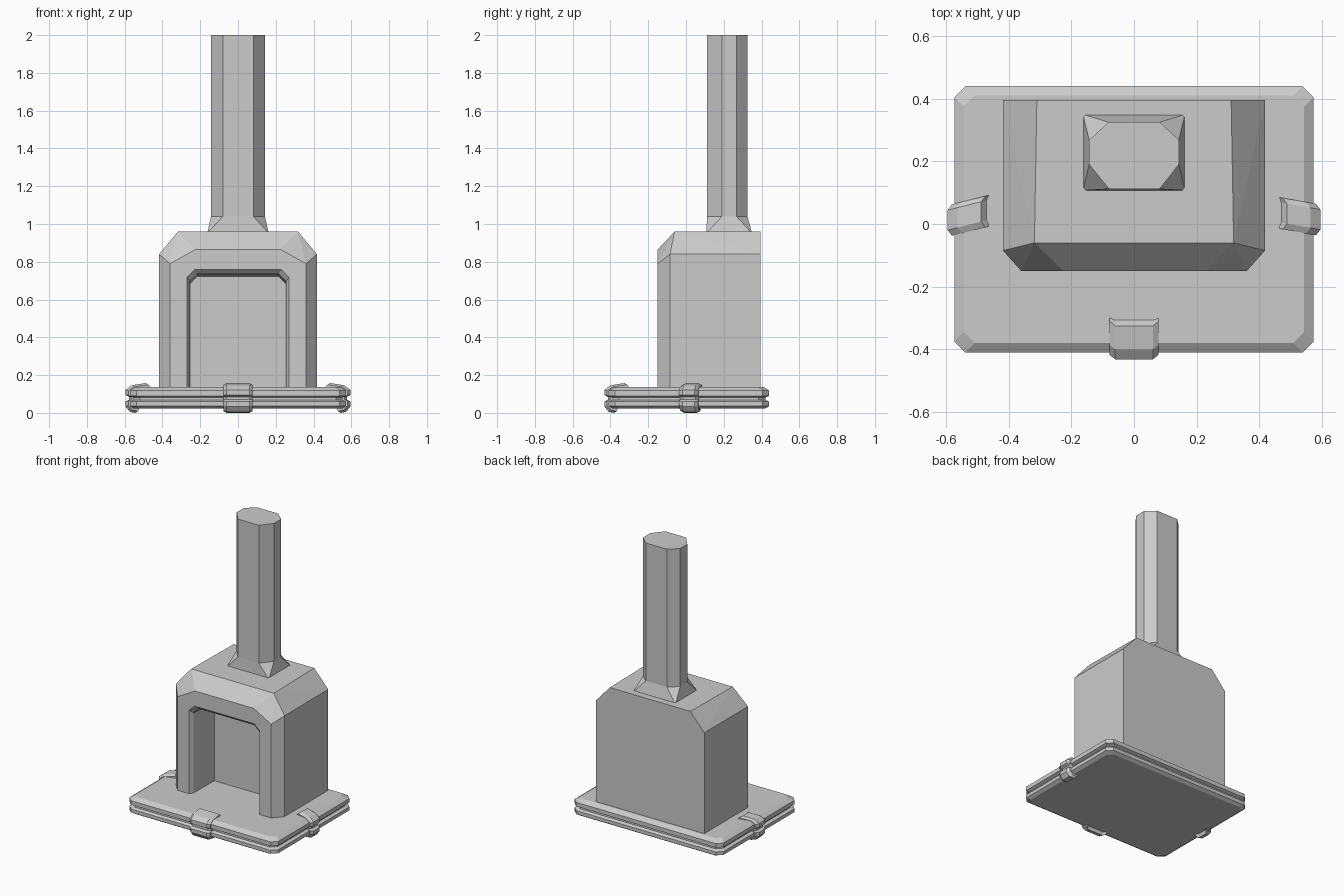
import bpy, bmesh

if "Cube" in bpy.data.objects:
    bpy.data.objects.remove(bpy.data.objects["Cube"])


def finish(name, bm):
    bmesh.ops.recalc_face_normals(bm, faces=bm.faces[:])
    me = bpy.data.meshes.new(name)
    bm.to_mesh(me)
    bm.free()
    ob = bpy.data.objects.new(name, me)
    bpy.context.collection.objects.link(ob)
    return ob


def loft(name, rings):
    """Skin a stack of equal-length closed rings and cap both ends."""
    bm = bmesh.new()
    vs = [[bm.verts.new(p) for p in r] for r in rings]
    n = len(rings[0])
    for a, b in zip(vs, vs[1:]):
        for i in range(n):
            j = (i + 1) % n
            bm.faces.new((a[i], a[j], b[j], b[i]))
    bm.faces.new(vs[0])
    bm.faces.new(vs[-1])
    return finish(name, bm)


def hull(name, pts):
    bm = bmesh.new()
    for p in pts:
        bm.verts.new(p)
    res = bmesh.ops.convex_hull(bm, input=bm.verts[:])
    junk = {v for v in res["geom_interior"] + res["geom_unused"]
            if isinstance(v, bmesh.types.BMVert)}
    bmesh.ops.delete(bm, geom=list(junk), context='VERTS')
    bmesh.ops.dissolve_limit(bm, angle_limit=0.03, verts=bm.verts[:], edges=bm.edges[:])
    return finish(name, bm)


def mirror_x(pts):
    return [(s * x, y, z) for x, y, z in pts for s in (-1, 1)]


# hearth slab: chamfered rectangle following a grooved edge profile
def slab_ring(inset, z):
    x, y0, y1, c = 0.573 - inset, -0.41 + inset, 0.44 - inset, 0.035
    return [(-x + c, y0, z), (x - c, y0, z), (x, y0 + c, z), (x, y1 - c, z),
            (x - c, y1, z), (-x + c, y1, z), (-x, y1 - c, z), (-x, y0 + c, z)]


edge = [(.022, .022), (0, .036), (0, .06), (.02, .069), (.02, .081),
        (0, .09), (0, .118), (.03, .138)]
loft("hearth_slab", [slab_ring(i, z) for i, z in edge])

# clips wrapped round the slab edge: (distance beyond edge, height)
clip = [(-.11, .13), (-.085, .158), (-.01, .146), (.022, .122), (.022, .095),
        (.004, .085), (.004, .07), (.022, .06), (.022, .034), (0, .006),
        (-.03, 0), (-.04, .03)]


def make_clip(name, half, skew, place):
    rings = []
    for w, shrink in ((-half, 1), (-half + .018, 0), (half - .018, 0), (half, 1)):
        rings.append([place(d - .014 * shrink, w - skew * d,
                            z + (.08 - z) * .12 * shrink) for d, z in clip])
    loft(name, rings)


make_clip("front_clip", .078, 0, lambda d, w, z: (w, -.41 - d, z))
make_clip("left_clip", .05, .25, lambda d, w, z: (-.573 - d, .018 + w, z))
make_clip("right_clip", .05, .18, lambda d, w, z: (.573 + d, .018 + w, z))

# firebox body with chamfered shoulders and front edges
body = hull("firebox_body", mirror_x([
    (.418, .395, .12), (.418, .395, .84), (.31, .395, .96),
    (.418, -.085, .12), (.418, -.085, .84), (.318, -.06, .96), (.2, -.06, .96),
    (.36, -.15, .12), (.36, -.15, .79), (.225, -.15, .865)]))


# fireplace opening with splayed rim, cut from the body
def arch(y, h, top):
    c = .04
    return [(-h, y, .05), (h, y, .05), (h, y, top - c), (h - c, y, top),
            (-h + c, y, top), (-h, y, top - c)]


cutter = loft("opening_cutter", [arch(-.16, .277, .768), arch(-.125, .255, .735),
                                 arch(.1, .252, .722)])
cutter.hide_render = True
mod = body.modifiers.new("opening", 'BOOLEAN')
mod.operation = 'DIFFERENCE'
mod.solver = 'EXACT'
mod.object = cutter
bpy.context.view_layer.objects.active = body
bpy.ops.object.modifier_apply(modifier=mod.name)
bpy.data.objects.remove(cutter, do_unlink=True)

# chimney pipe: irregular octagon, flared into a rectangular collar
octagon = [(.082, .325), (.143, .268), (.143, .19), (.082, .112),
           (-.08, .112), (-.143, .19), (-.143, .268), (-.082, .325)]
loft("chimney_pipe", [[(x, y, z) for x, y in octagon] for z in (1.0, 2.0)])
hull("chimney_collar", [(x, y, 1.04) for x, y in octagon] +
     [(x, y, .95) for x in (-.163, .163) for y in (.107, .35)])
